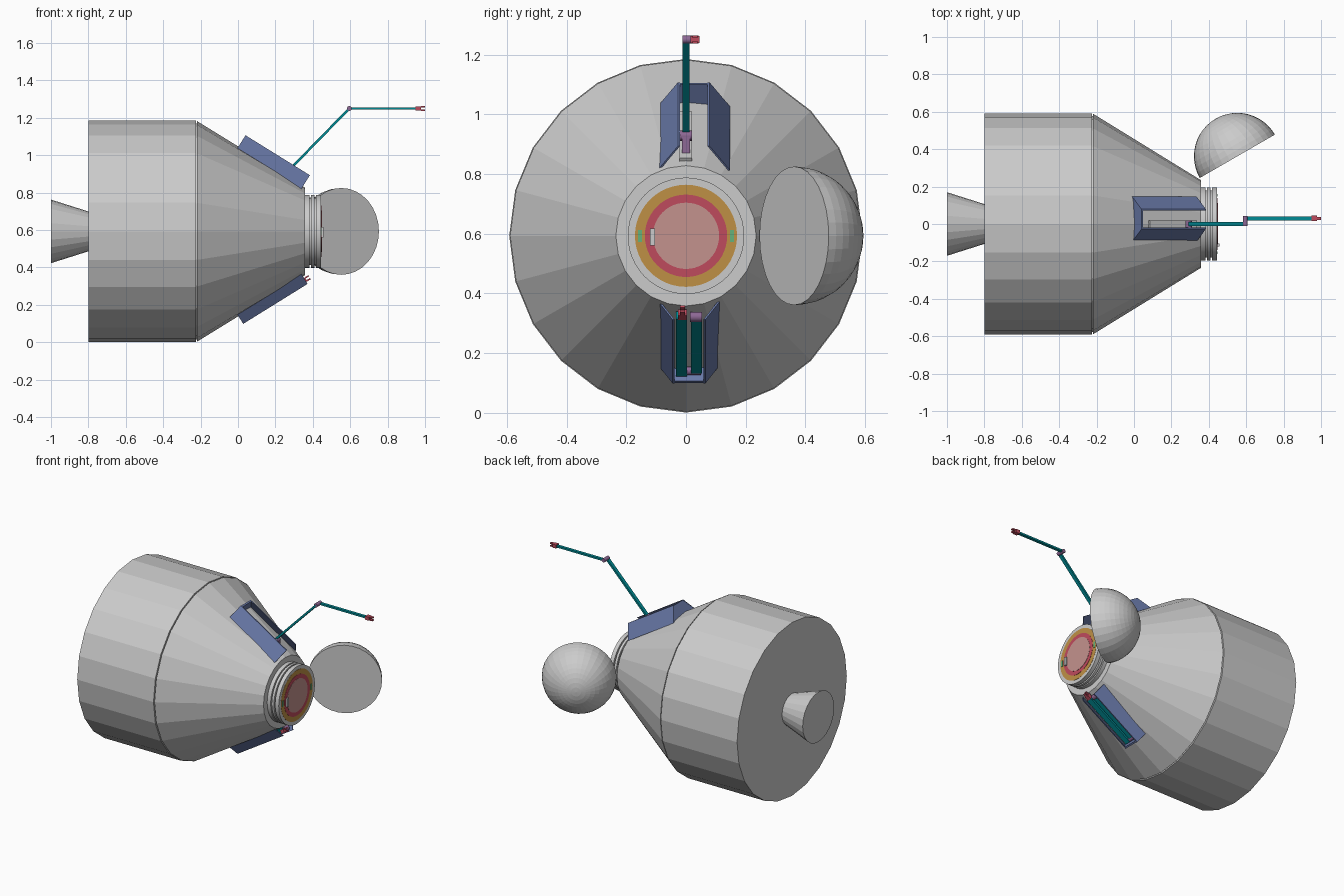
import bpy, bmesh, math
from mathutils import Matrix, Vector

if "Cube" in bpy.data.objects:
    bpy.data.objects.remove(bpy.data.objects["Cube"])

CZ = 0.593           # height of the hull axis
R = 0.592            # hull radius
SLOPE = math.atan2(R - 0.235, 0.575)


def mat(name, rgb):
    m = bpy.data.materials.new(name)
    m.diffuse_color = (*rgb, 1)
    m.use_nodes = True
    m.node_tree.nodes["Principled BSDF"].inputs["Base Color"].default_value = m.diffuse_color
    return m


BLUE = mat("bay_blue", (0.14, 0.19, 0.39))
TEAL = mat("arm_teal", (0.0, 0.26, 0.30))
PURPLE = mat("joint_purple", (0.27, 0.14, 0.30))
RED = mat("red", (0.52, 0.07, 0.11))
GOLD = mat("gold", (0.52, 0.28, 0.06))
PINK = mat("pink", (0.55, 0.29, 0.27))
GREEN = mat("green", (0.13, 0.45, 0.2))


def finish(name, bm, material=None, matrix=None):
    if matrix:
        bm.transform(matrix)
    bmesh.ops.recalc_face_normals(bm, faces=bm.faces)
    me = bpy.data.meshes.new(name)
    bm.to_mesh(me)
    bm.free()
    ob = bpy.data.objects.new(name, me)
    bpy.context.collection.objects.link(ob)
    if material:
        me.materials.append(material)
    return ob


def lathe(name, profile, seg, material=None, smooth=False, matrix=None):
    """Revolve (x, radius) points about the x axis and cap both ends."""
    bm = bmesh.new()
    rings = []
    for x, r in profile:
        angles = [2 * math.pi * i / seg for i in range(seg)]
        rings.append([bm.verts.new((x, r * math.sin(a), r * math.cos(a))) for a in angles])
    for a, b in zip(rings, rings[1:]):
        for i in range(seg):
            j = (i + 1) % seg
            bm.faces.new((a[i], a[j], b[j], b[i]))
    bm.faces.new(rings[0])
    bm.faces.new(rings[-1])
    ob = finish(name, bm, material, matrix or Matrix.Translation((0, 0, CZ)))
    if smooth:
        bpy.context.view_layer.objects.active = ob
        ob.select_set(True)
        bpy.ops.object.shade_smooth_by_angle(angle=math.radians(30))
        ob.select_set(False)
    return ob


def prism(name, section, x0, x1, material, matrix):
    """Extrude a (y, z) section along local x."""
    bm = bmesh.new()
    a, b = ([bm.verts.new((x, y, z)) for y, z in section] for x in (x0, x1))
    bm.faces.new(a)
    bm.faces.new(b)
    for i in range(len(a)):
        j = (i + 1) % len(a)
        bm.faces.new((a[i], a[j], b[j], b[i]))
    return finish(name, bm, material, matrix)


def box(name, lo, hi, material=None, matrix=None):
    section = [(lo[1], lo[2]), (hi[1], lo[2]), (hi[1], hi[2]), (lo[1], hi[2])]
    return prism(name, section, lo[0], hi[0], material, matrix)


def joint(name, p, r, half, material, matrix=None):
    """Short hinge cylinder with its axis along y."""
    turn = Matrix.Translation(p) @ Matrix.Rotation(math.pi / 2, 4, 'Z')
    return lathe(name, [(-half, r), (half, r)], 16, material, True,
                 (matrix or Matrix()) @ turn)


def link(name, p, q, width, depth):
    """Square arm tube between two points in an xz plane."""
    d = Vector(q) - Vector(p)
    m = Matrix.Translation(p) @ Matrix.Rotation(-math.atan2(d.z, d.x), 4, 'Y')
    return box(name, (0, -width / 2, -depth / 2), (d.length, width / 2, depth / 2), TEAL, m)


def gripper(name, m):
    """Wrist block and two fingers, pointing along local x."""
    box(name + "_wrist", (-0.022, -0.015, -0.012), (0.006, 0.015, 0.012), RED, m)
    for side in (-1, 1):
        z = 0.009 * side
        box(name + "_finger", (0.006, -0.008, z - 0.004), (0.028, 0.008, z + 0.004), RED, m)


# Hull: service cylinder, seam, tapered cabin and engine bell
lathe("service_module", [(-0.8, R), (-0.224, R)], 24)
lathe("hull_seam", [(-0.23, 0.578), (-0.21, 0.578)], 24)
lathe("cabin", [(-0.218, R - 0.003), (0.357, 0.235)], 24)
lathe("engine_bell", [(-1.0, 0.17), (-0.795, 0.105)], 24)

# Docking collar with grooves, and its coloured face rings
lathe("docking_collar", [(0.35, 0.195), (0.383, 0.195), (0.383, 0.18), (0.391, 0.18),
                         (0.391, 0.195), (0.408, 0.195), (0.408, 0.18), (0.417, 0.18),
                         (0.417, 0.195), (0.444, 0.195)], 48, None, True)
for name, r, x, m in (("outer_ring", 0.171, 0.445, GOLD), ("inner_ring", 0.138, 0.4465, RED),
                      ("hatch", 0.111, 0.448, PINK)):
    lathe(name, [(0.43, r), (x, r)], 48, m, True)
for side in (-1, 1):
    box("docking_light", (0.44, side * 0.154 - 0.007, CZ - 0.02),
        (0.447, side * 0.154 + 0.007, CZ + 0.02), GREEN)
box("hatch_handle", (0.44, -0.12, CZ - 0.032), (0.457, -0.103, CZ + 0.024))

# Open nose cover: solid half sphere swung to the side
rn = 0.232
dome = [(rn * math.sin(t), rn * math.cos(t)) for t in
        [math.pi / 2 * i / 12 for i in range(12)]] + [(rn, 0.001)]
lathe("nose_cover", dome, 32, matrix=Matrix.Translation((0.5525, 0.362, CZ))
      @ Matrix.Rotation(math.radians(120), 4, 'Z'))


def bay(name, side, yc, base, top, h):
    """Open fairing on the cabin slope; returns its frame (x down slope, z outward)."""
    c, s = math.cos(SLOPE), math.sin(SLOPE)
    r0 = R - 0.22 * math.tan(SLOPE)
    m = Matrix(((c, 0, s, 0), (0, side, 0, yc),
                (-s * side, 0, c * side, CZ + side * (r0 - 0.006)), (0, 0, 0, 1)))
    t = 0.007
    for k in (-1, 1):
        section = [(k * (base + 0.014), -0.02), (k * top, h), (k * (top - t), h),
                   (k * (base + 0.014 - t), -0.02)]
        prism(name + "_side_panel", section, 0, 0.405, BLUE, m)
    section = [(-base, -0.01), (base, -0.01), (top, h - 0.002), (-top, h - 0.002)]
    prism(name + "_end_wall", section, 0.001, 0.012, BLUE, m)
    return m


# Upper bay with the extended arm
m = bay("upper_bay", 1, 0.026, 0.108, 0.053, 0.076)
box("arm_cradle", (0.09, -0.048, -0.02), (0.385, -0.006, 0.016), None, m)
shoulder, elbow = (0.295, 0, 0.943), (0.595, 0, 1.25)
joint("shoulder_joint", (0.292, 0, 0.928), 0.017, 0.02, PURPLE)
box("shoulder_mount", (0.275, -0.014, 0.87), (0.31, 0.014, 0.925), PURPLE)
link("upper_arm", shoulder, elbow, 0.024, 0.013)
joint("elbow_joint", (0.595, 0.015, 1.25), 0.013, 0.027, PURPLE)
link("fore_arm", (0.595, 0.03, 1.25), (0.96, 0.03, 1.25), 0.02, 0.012)
gripper("hand", Matrix.Translation((0.972, 0.03, 1.25)))

# Lower bay with the folded arm (local y is mirrored here)
m = bay("lower_bay", -1, 0.01, 0.09, 0.055, 0.053)
box("folded_upper_arm", (0.04, -0.044, 0.008), (0.37, -0.006, 0.038), TEAL, m)
box("folded_fore_arm", (0.02, 0.006, 0.008), (0.385, 0.044, 0.038), TEAL, m)
joint("folded_shoulder", (0.378, -0.024, 0.025), 0.017, 0.02, PURPLE, m)
joint("folded_elbow", (0.03, 0.0, 0.022), 0.014, 0.04, PURPLE, m)
gripper("folded_hand", m @ Matrix.Translation((0.405, 0.022, 0.028)))
